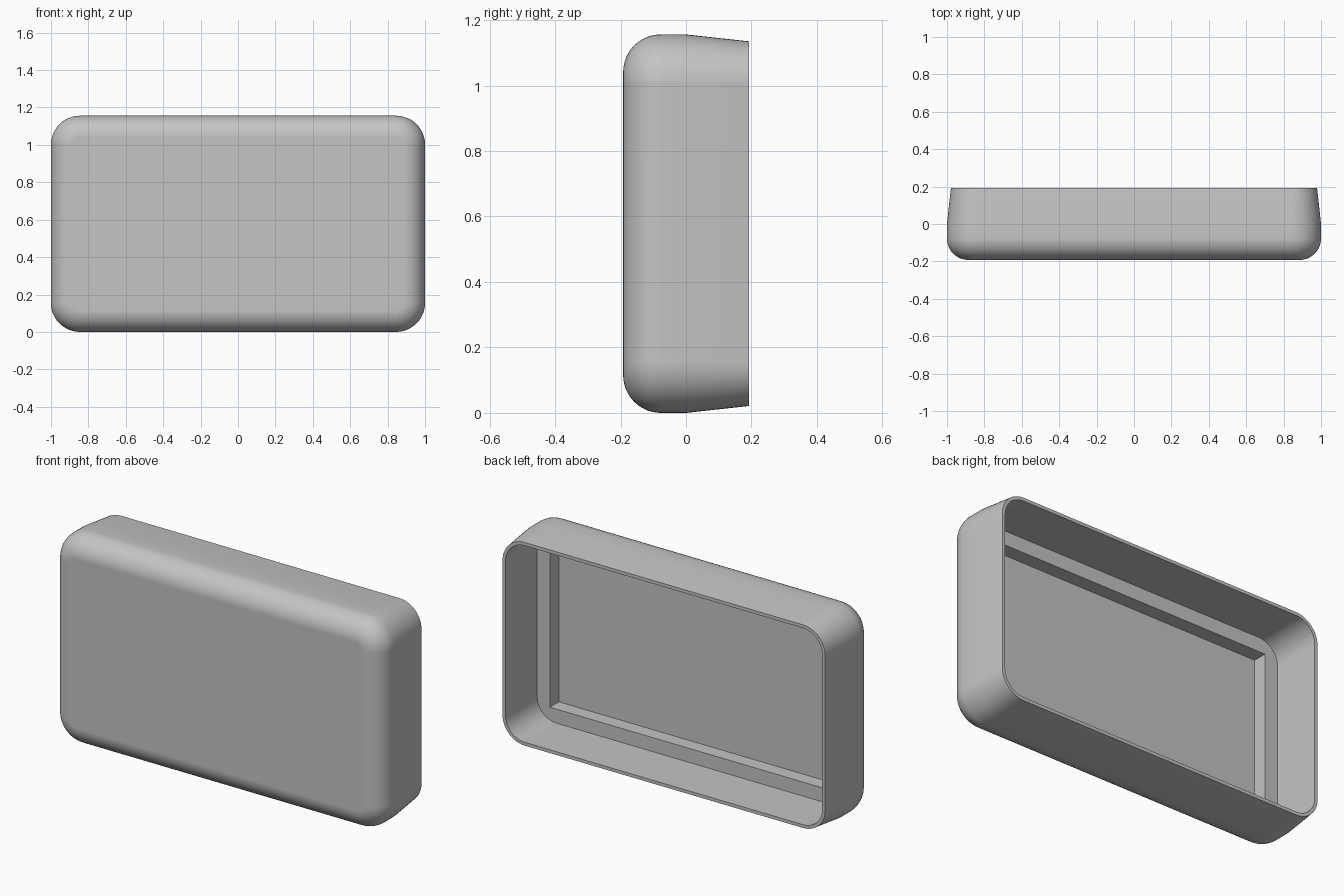
import bpy
import bmesh
from math import sin, cos, pi

if "Cube" in bpy.data.objects:
    bpy.data.objects.remove(bpy.data.objects["Cube"])

WIDTH, HEIGHT, HALF_DEPTH = 2.0, 1.156, 0.192
CORNER, FILLET, DRAFT, RIM = 0.155, 0.115, 0.021, 0.018
LEDGE_Y, POCKET_Y, LEDGE = -0.083, -0.16, 0.077
STEPS = 12

grey = bpy.data.materials.new("light_grey")
grey.use_nodes = True
colour = (0.55, 0.55, 0.55, 1)
grey.diffuse_color = colour
grey.node_tree.nodes["Principled BSDF"].inputs["Base Color"].default_value = colour


def ring(bm, inset, y, radius):
    """Rounded rectangle loop, inset from the full outline."""
    cx, cz = WIDTH / 2 - inset - radius, HEIGHT / 2 - inset - radius
    loop = []
    for corner, (sx, sz) in enumerate([(1, 1), (-1, 1), (-1, -1), (1, -1)]):
        for i in range(STEPS + 1):
            a = (corner + i / STEPS) * pi / 2
            loop.append(bm.verts.new((sx * cx + radius * cos(a), y,
                                      HEIGHT / 2 + sz * cz + radius * sin(a))))
    return loop


# Section from the front face, round the fillet, over the rim and into the pocket
section = []
for i in range(STEPS + 1):
    a = i / STEPS * pi / 2
    inset = FILLET * (1 - sin(a))
    section.append((inset, -HALF_DEPTH + FILLET * (1 - cos(a)), CORNER - inset))
inner = DRAFT + RIM
pocket = inner + LEDGE
section += [
    (0, 0, CORNER),
    (DRAFT, HALF_DEPTH, CORNER - DRAFT),
    (inner, HALF_DEPTH, CORNER - inner),
    (inner, LEDGE_Y, CORNER - inner),
    (pocket, LEDGE_Y, 0),
    (pocket, POCKET_Y, 0),
]

bm = bmesh.new()
loops = [ring(bm, *s) for s in section]
for a, b in zip(loops, loops[1:]):
    for i in range(len(a)):
        j = (i + 1) % len(a)
        bm.faces.new((a[i], a[j], b[j], b[i]))
bm.faces.new(loops[0])
bm.faces.new(loops[-1])
bmesh.ops.remove_doubles(bm, verts=bm.verts, dist=0.00001)
bmesh.ops.recalc_face_normals(bm, faces=bm.faces)

mesh = bpy.data.meshes.new("cover_shell")
bm.to_mesh(mesh)
bm.free()
shell = bpy.data.objects.new("cover_shell", mesh)
bpy.context.collection.objects.link(shell)
mesh.materials.append(grey)

# Smooth fillets, crisp rim and ledges
bpy.ops.object.select_all(action="DESELECT")
shell.select_set(True)
bpy.context.view_layer.objects.active = shell
bpy.ops.object.shade_smooth_by_angle(angle=pi / 6)
weighted = shell.modifiers.new("flat_face_normals", "WEIGHTED_NORMAL")
weighted.keep_sharp = True
